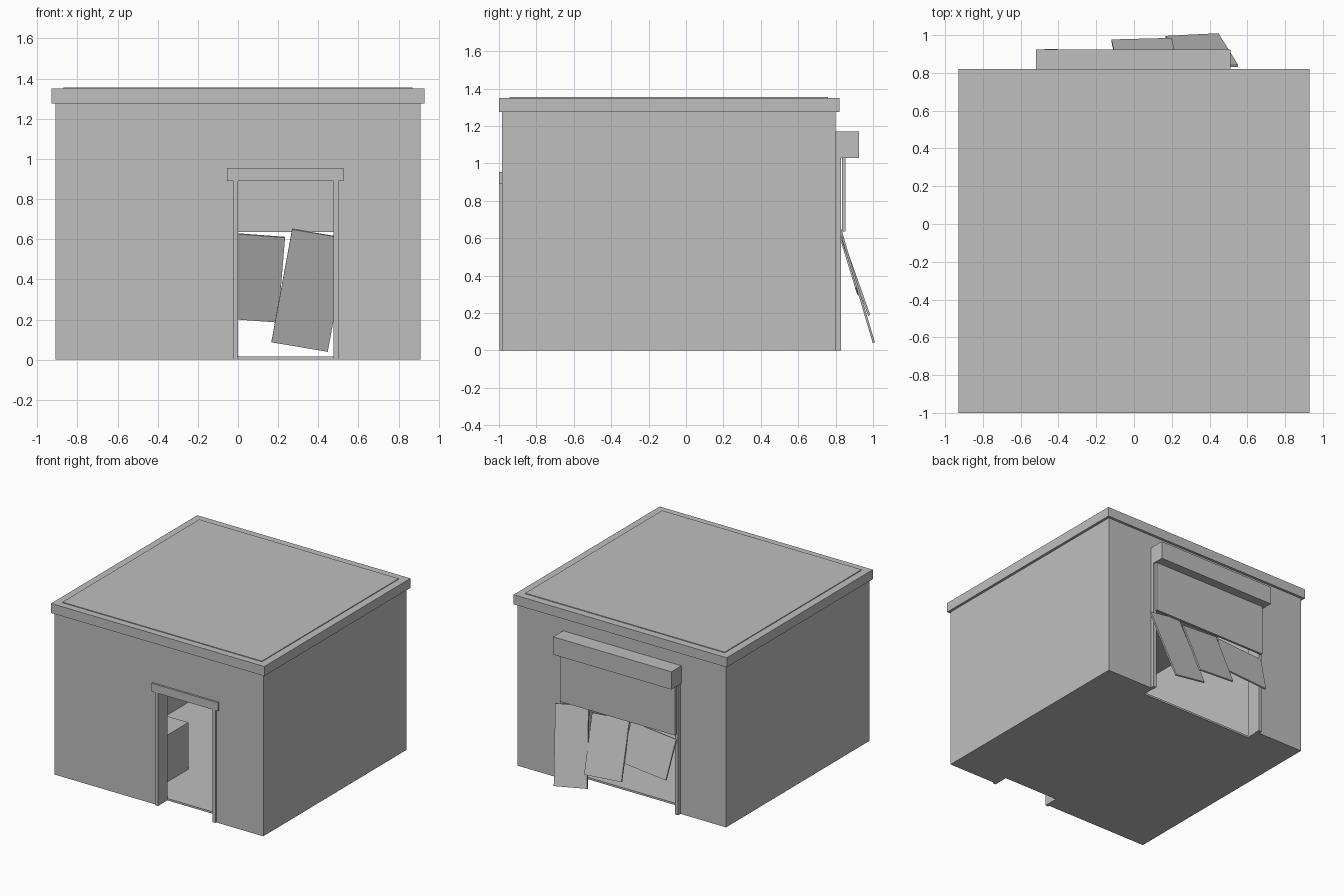
import bpy, bmesh, math
from mathutils import Matrix

if "Cube" in bpy.data.objects:
    bpy.data.objects.remove(bpy.data.objects["Cube"])

grey = bpy.data.materials.new("concrete_grey")
grey.diffuse_color = (0.52, 0.52, 0.52, 1)
grey.use_nodes = True
grey.node_tree.nodes["Principled BSDF"].inputs["Base Color"].default_value = grey.diffuse_color


def box(name, x0, x1, y0, y1, z0, z1):
    """Axis-aligned box between the given limits."""
    bm = bmesh.new()
    bmesh.ops.create_cube(bm, size=1)
    for v in bm.verts:
        v.co.x = x1 if v.co.x > 0 else x0
        v.co.y = y1 if v.co.y > 0 else y0
        v.co.z = z1 if v.co.z > 0 else z0
    me = bpy.data.meshes.new(name)
    bm.to_mesh(me)
    bm.free()
    me.materials.append(grey)
    ob = bpy.data.objects.new(name, me)
    bpy.context.collection.objects.link(ob)
    return ob


def cut(target, name, *limits):
    """Subtract a hidden box from the target."""
    cutter = box(name, *limits)
    cutter.hide_render = True
    cutter.hide_viewport = True
    cutter.display_type = 'WIRE'
    mod = target.modifiers.new(name, 'BOOLEAN')
    mod.operation = 'DIFFERENCE'
    mod.solver = 'EXACT'
    mod.object = cutter


def hanging_panel(name, x, y, z, width, length, tilt, roll):
    """Loose panel hung from its top centre, swung outward and twisted."""
    ob = box(name, -width / 2, width / 2, 0, 0.012, -length, 0)
    ob.data.transform(Matrix.Translation((x, y, z))
                      @ Matrix.Rotation(math.radians(tilt), 4, 'X')
                      @ Matrix.Rotation(math.radians(roll), 4, 'Y'))


# Hollow walls with a front doorway and a wide rear opening
walls = box("walls", -0.91, 0.91, -0.985, 0.80, 0, 1.28)
cut(walls, "room_cutter", -0.81, 0.81, -0.88, 0.70, -0.1, 1.4)
cut(walls, "door_cutter", 0, 0.475, -1.1, -0.8, -0.1, 0.89)
cut(walls, "rear_cutter", -0.49, 0.49, 0.6, 0.9, -0.1, 1.05)

# Floor and roof
box("floor", -0.81, 0.81, -0.88, 0.70, 0, 0.015)
box("roof_slab", -0.93, 0.93, -1.0, 0.82, 1.275, 1.35)
box("roof_sheet", -0.87, 0.87, -0.945, 0.76, 1.345, 1.356)

# Front door frame
box("door_jamb_left", -0.025, 0, -0.997, -0.90, 0, 0.89)
box("door_jamb_right", 0.475, 0.50, -0.997, -0.90, 0, 0.89)
box("door_lintel", -0.055, 0.525, -1.0, -0.98, 0.89, 0.955)

# Rear roller shutter: housing, rails and the half that still hangs straight
box("shutter_housing", -0.52, 0.512, 0.80, 0.925, 1.03, 1.17)
for side, s in (("left", -1), ("right", 1)):
    a, b = sorted((s * 0.485, s * 0.512))
    box("shutter_rail_" + side, a, b, 0.79, 0.83, 0, 1.03)
box("shutter_curtain", -0.50, 0.50, 0.835, 0.853, 0.635, 1.04)

# Broken shutter panels
hanging_panel("broken_panel_long", 0.41, 0.825, 0.625, 0.285, 0.595, 16.5, 10)
hanging_panel("broken_panel_middle", 0.075, 0.82, 0.62, 0.32, 0.45, 19.5, 4.5)
hanging_panel("broken_panel_short", -0.30, 0.82, 0.61, 0.40, 0.31, 17, -5)

# Block inside the room
box("counter", -0.60, -0.16, -0.85, -0.39, 0.01, 0.385)
